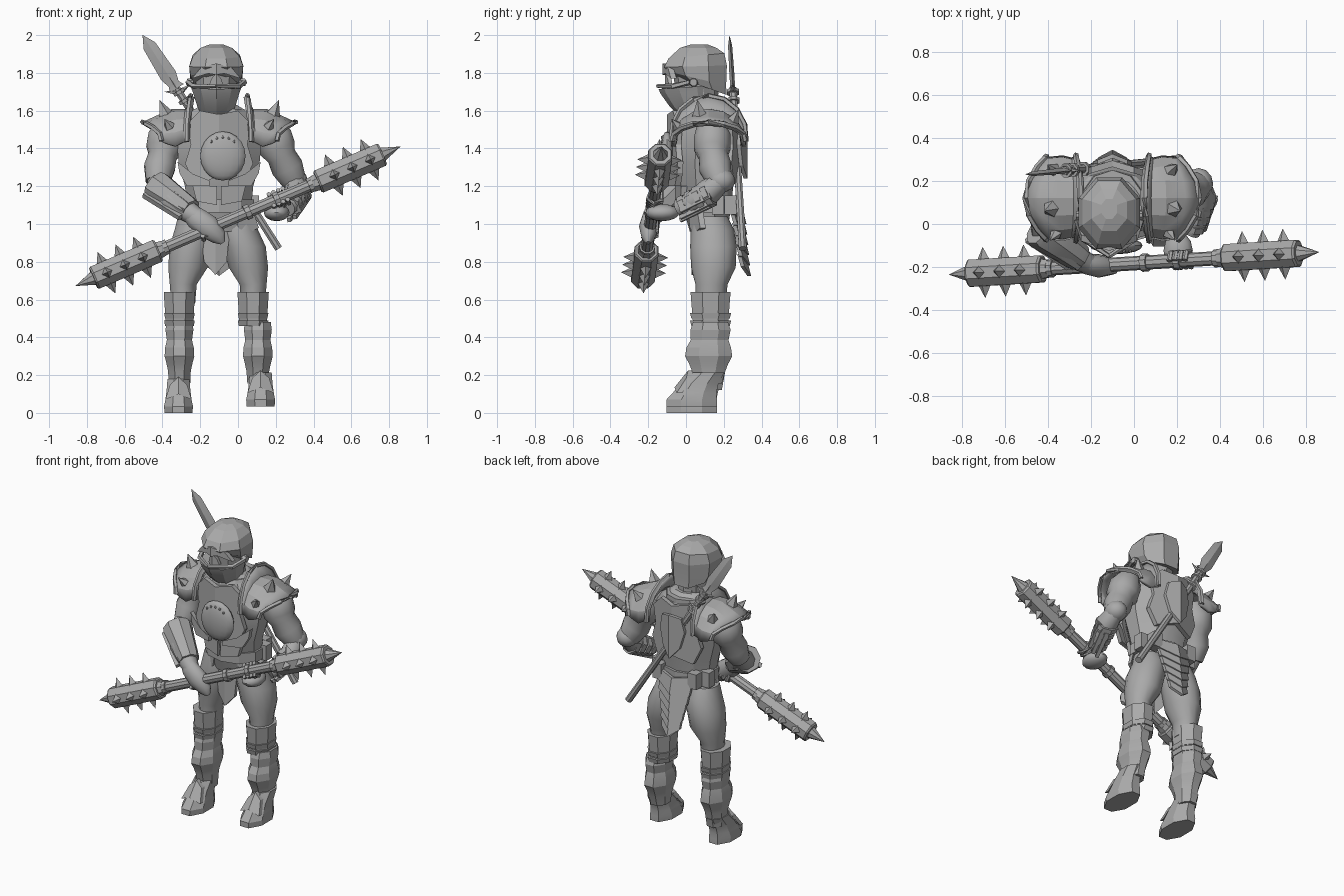
import bpy, bmesh, math
from mathutils import Vector

if "Cube" in bpy.data.objects:
    bpy.data.objects.remove(bpy.data.objects["Cube"])

grey = bpy.data.materials.new("plain grey")
grey.use_nodes = True
COL = (0.4, 0.4, 0.4, 1)
grey.diffuse_color = COL
grey.node_tree.nodes["Principled BSDF"].inputs["Base Color"].default_value = COL
CX = -0.1  # body centre line
V = Vector


def finish(name, bm, angle=28):
    bmesh.ops.remove_doubles(bm, verts=bm.verts, dist=0.0005)
    bmesh.ops.recalc_face_normals(bm, faces=bm.faces)
    me = bpy.data.meshes.new(name)
    bm.to_mesh(me)
    bm.free()
    me.materials.append(grey)
    ob = bpy.data.objects.new(name, me)
    bpy.context.collection.objects.link(ob)
    bpy.context.view_layer.objects.active = ob
    bpy.ops.object.select_all(action='DESELECT')
    ob.select_set(True)
    bpy.ops.object.shade_smooth_by_angle(angle=math.radians(angle))
    return ob


def skin(name, rings, angle=28):
    bm = bmesh.new()
    vs = [[bm.verts.new(p) for p in r] for r in rings]
    n = len(vs[0])
    for a, b in zip(vs, vs[1:]):
        for i in range(n):
            bm.faces.new((a[i], a[(i + 1) % n], b[(i + 1) % n], b[i]))
    bm.faces.new(vs[0])
    bm.faces.new(vs[-1])
    return finish(name, bm, angle)


def loft(name, secs, n=8, angle=28):
    """Stack of level rings: x, y, z, rx, ry and optional front-to-back tilt."""
    rings = []
    for x, y, z, rx, ry, *t in secs:
        k = t[0] if t else 0
        ang = [(i + .5) * math.tau / n for i in range(n)]
        rings.append([(x + rx * math.cos(a), y + ry * math.sin(a), z - k * math.sin(a)) for a in ang])
    return skin(name, rings, angle)


def tube(name, pts, radii, n=8, flat=1.0, angle=28):
    """Rings across a path; flat squeezes them from front to back."""
    pts = [V(p) for p in pts]
    rings = []
    for i, (p, r) in enumerate(zip(pts, radii)):
        t = (pts[min(i + 1, len(pts) - 1)] - pts[max(i - 1, 0)]).normalized()
        side = t.cross(V((0, 1, 0)))
        side = side.normalized() if side.length > .05 else V((1, 0, 0))
        up = side.cross(t)
        ang = [(j + (0 if n == 4 else .5)) * math.tau / n for j in range(n)]
        rings.append([p + side * r * math.cos(a) + up * r * flat * math.sin(a) for a in ang])
    return skin(name, rings, angle)


def along(a, b, stops):
    return [V(a).lerp(V(b), s) for s in stops]


def spike(name, base, direction, r, length, n=5):
    d = V(direction).normalized()
    return tube(name, [V(base), V(base) + d * length], [r, .0005], n)


def ball(name, c, size, seg=12):
    bm = bmesh.new()
    bmesh.ops.create_uvsphere(bm, u_segments=seg, v_segments=seg * 2 // 3, radius=1)
    for v in bm.verts:
        v.co = V(c) + V(v.co[i] * size[i] for i in range(3))
    return finish(name, bm, 40)


def plate(name, outline, cx, y, thick=.025, bend=0.0, lean=0.0, z0=0.0):
    """Ridged slab seen from the front, wrapped backwards away from cx."""
    bm = bmesh.new()
    zs = [z for _, z in outline]
    rows = []
    for d in (0, thick):
        def put(x, z):
            return bm.verts.new((cx + x, y + d + bend * abs(x) + lean * (z - z0), z))
        ring = [put(x, z) for x, z in outline]
        mid = put(sum(x for x, _ in outline) / len(outline), (min(zs) + max(zs)) / 2)
        for a, b in zip(ring, ring[1:] + ring[:1]):
            bm.faces.new((a, b, mid))
        rows.append(ring)
    for i in range(len(outline)):
        j = (i + 1) % len(outline)
        bm.faces.new((rows[0][i], rows[0][j], rows[1][j], rows[1][i]))
    return finish(name, bm, 20)


def mirrored(half):
    """Right half of an outline, completed with its left half."""
    return half + [(-x, z) for x, z in reversed(half) if x > 0]


# torso, belt and neck
loft("torso", [(CX, .12, .96, .15, .1), (CX, .11, 1.1, .18, .13), (CX, .1, 1.2, .19, .15),
               (CX, .1, 1.32, .225, .17), (CX, .11, 1.48, .24, .17), (CX, .11, 1.58, .18, .14),
               (CX, .09, 1.63, .1, .1)], 10)
loft("belt", [(CX, .11, 1.06, .195, .15), (CX, .11, 1.13, .195, .15)], 10)
loft("neck", [(CX, .08, 1.55, .09, .09), (CX, .08, 1.68, .08, .09)], 10)
loft("collar", [(CX, .1, 1.57, .16, .15), (CX, .11, 1.61, .14, .14), (CX, .1, 1.61, .1, .1)], 10)
for y, k, nm in ((-.1, 1, "chest"), (.265, -1, "back")):
    plate(nm + "_plate", mirrored([(.0, 1.58), (.1, 1.6), (.17, 1.53), (.15, 1.42), (.18, 1.32), (.13, 1.21), (0, 1.25)]),
          CX, y, .03, .3 * k)
for s in (-1, 1):
    plate("rib_guard", [(s * x, z) for x, z in ((.05, 1.23), (.13, 1.25), (.22, 1.33), (.21, 1.27), (.17, 1.2), (.05, 1.2))],
          CX, -.11, .03, .3)
    plate("belly_plate", [(s * x, z) for x, z in ((.01, 1.2), (.14, 1.2), (.12, 1.12), (.01, 1.1))],
          CX, -.06, .03, .25)
    for x, y in ((.13, .235), (.18, .17)):
        loft("belt_pouch", [(CX + s * x, y, 1.05, .045, .045), (CX + s * x, y, 1.15, .045, .045)], 4)
    plate("hip_plate", [(s * x, z) for x, z in ((.08, 1.07), (.18, 1.07), (.21, .98), (.15, .95), (.1, .98))],
          CX, -.03, .03, .5)

# chest disc with rivets
ball("chest_disc", (-.08, -.1, 1.36), (.12, .04, .13), 16)
for i in range(5):
    a = math.radians(50 + i * 20)
    ball("disc_rivet", (-.08 + .095 * math.cos(a), -.125, 1.36 + .1 * math.sin(a)), (.008, .008, .008), 6)

# head: helmet, face and jaw mask
HX = -.115
loft("helmet", [(HX, .085, 1.73, .13, .14, .05), (HX, .06, 1.77, .148, .165, .04), (HX, .05, 1.835, .155, .18, -.005),
                (HX, .055, 1.89, .135, .16, -.015), (HX, .065, 1.932, .09, .105), (HX, .07, 1.95, .04, .05)], 8, 12)
loft("face", [(HX, .06, 1.62, .1, .1), (HX, .06, 1.8, .12, .13)], 10)
loft("jaw_mask", [(HX, .05, 1.57, .08, .08), (HX, .035, 1.62, .105, .12), (HX, .015, 1.7, .13, .15, -.01),
                  (HX, .01, 1.725, .14, .155, -.01), (HX, .03, 1.71, .1, .11)], 10, 15)
plate("visor_brow", mirrored([(0, 1.85), (.08, 1.83), (.13, 1.77), (.06, 1.8), (0, 1.79)]), HX, -.125, .03, .35)
plate("nose_guard", mirrored([(0, 1.8), (.025, 1.77), (.04, 1.73), (0, 1.7)]), HX, -.11, .02, .5)
for s in (-1, 1):
    tube("ear_bolt", [(HX + s * .12, .04, 1.75), (HX + s * .155, .04, 1.75)], [.025, .02], 8)
    tube("cheek_wing", [(HX + s * .15, .02, 1.75), (HX + s * .12, -.07, 1.73), (HX, -.15, 1.73)], [.015, .015, .01], 5)

# shoulder pads: arched shells with a rolled rim and spikes
PAD = [(.15, .2, 1.46, .22, -.02), (.18, .19, 1.45, .16, -.01), (.25, .2, 1.43, .18, .02),
       (.34, .195, 1.44, .13, .06), (.405, .195, 1.45, .09, .1)]


def pad_point(s, row, a):
    x, ry, zb, h, taper = row
    return V((CX + s * (x - taper * math.sin(a) ** 2), .12 + ry * math.sin(a), zb + h * math.cos(a)))


for s in (-1, 1):
    angs = [math.radians(-96 + i * 24) for i in range(9)]
    bm = bmesh.new()
    grid = [[bm.verts.new(pad_point(s, r, a)) for a in angs] for r in PAD]
    for g, h in zip(grid, grid[1:]):
        for i in range(len(angs) - 1):
            bm.faces.new((g[i], g[i + 1], h[i + 1], h[i]))
    pad = finish("shoulder_pad", bm, 20)
    pad.modifiers.new("thickness", 'SOLIDIFY').thickness = .022
    for r in (PAD[0], PAD[-1]):
        tube("pad_rim", [pad_point(s, r, a) for a in angs], [.014] * len(angs), 5)
    for deg, size in ((-55, .03), (-14, .042), (40, .036)):
        a = math.radians(deg)
        p = pad_point(s, PAD[2], a).lerp(pad_point(s, PAD[3], a), .4)
        spike("pad_spike", p - V((0, 0, .01)), (s * .4, .6 * math.sin(a), math.cos(a)), size, size * 2)

# thighs, boots and feet
for nm, xs, dz in (("right", (-.23, -.25, -.265, -.29, -.31, -.31, -.315), 0), ("left", (.0, .035, .055, .08, .08, .105, .12), .035)):
    hip, mid, low, knee, cuff, shin, foot = xs
    loft(nm + "_thigh", [(hip, .13, 1.04, .09, .09), (hip, .14, .97, .108, .115), (mid, .145, .88, .115, .123),
                         (low, .145, .77, .107, .118), (knee, .135, .68, .073, .085), (knee, .13, .58, .065, .08)], 14, 45)
    loft(nm + "_boot_cuff", [(cuff, .13, .47, .078, .1), (cuff, .13, .64, .09, .115), (cuff, .13, .64, .07, .09)], 8)
    for z in (.46, .5):
        loft(nm + "_boot_band", [(cuff, .13, z, .082, .11), (cuff, .13, z + .03, .088, .118)], 8)
    loft(nm + "_shin", [(shin, .12, .12 + dz, .06, .075), (shin, .12, .22, .065, .095), (shin, .12, .26, .074, .112),
                        (shin, .12, .3, .085, .135), (shin, .12, .345, .082, .128), (shin, .125, .385, .072, .108),
                        (shin, .13, .44, .08, .115), (shin, .13, .48, .074, .1)], 8, 12)
    loft(nm + "_foot", [(foot, .03, dz, .08, .145), (foot, .03, dz + .035, .083, .145), (foot, .045, dz + .07, .075, .125),
                        (foot, .07, dz + .12, .068, .11), (foot, .12, dz + .18, .063, .09)], 8)
    plate(nm + "_toe_plate", mirrored([(0, .19 + dz), (.045, .15 + dz), (.07, .07 + dz), (0, .1 + dz)]), foot, -.045, .03, .5, .8, .12 + dz)

# loincloth and layered tail flap
plate("loincloth", mirrored([(0, 1.08), (.1, 1.08), (.07, .9), (.06, .8), (0, .73)]), CX - .02, .03, .025, .3)
for i in range(6):
    z, w = 1.1 - i * .055, .13 - i * .012
    plate("tail_scale", mirrored([(0, z), (w, z + .015), (w * .95, z - .05), (0, z - .1)]),
          CX, .275 + i * .005, .02, -.35, -.25, z)

# right arm
tube("right_upper_arm", [(-.35, .13, 1.54), (-.38, .13, 1.46), (-.39, .115, 1.4), (-.4, .1, 1.36), (-.415, .08, 1.3), (-.425, .04, 1.22)],
     [.07, .1, .1, .078, .085, .065], 12, angle=45)
tube("right_forearm", [(-.43, .05, 1.24), (-.41, -.02, 1.18), (-.34, -.1, 1.12), (-.24, -.17, 1.05), (-.2, -.19, 1.03)],
     [.05, .075, .075, .055, .045], 10, angle=45)
tube("right_arm_guard", along((-.44, -.02, 1.2), (-.25, -.16, 1.07), (0, .1, .5, .9, 1)), [.085, .092, .08, .07, .064], 8)
for k in (-1, 0, 1):
    tube("guard_strip", along((-.46 + k * .035, -.07, 1.2 + k * .045), (-.28 + k * .025, -.2, 1.07 + k * .035), (0, 1)), [.02, .018], 4)
tube("right_hand", [(-.27, -.16, 1.07), (-.22, -.185, 1.03), (-.16, -.195, .985), (-.1, -.2, .93), (-.08, -.2, .9)],
     [.045, .062, .068, .045, .015], 10, .8, 45)

# left arm
tube("left_upper_arm", [(.15, .13, 1.54), (.19, .14, 1.46), (.21, .14, 1.4), (.23, .145, 1.36), (.26, .155, 1.3), (.3, .18, 1.22)],
     [.07, .1, .1, .08, .088, .066], 12, angle=45)
ball("left_elbow", (.3, .185, 1.23), (.068, .075, .065))
tube("left_forearm", [(.3, .19, 1.23), (.315, .12, 1.17), (.3, .04, 1.12), (.26, -.04, 1.085)], [.055, .07, .06, .045], 10, angle=45)
ELBOW, WRIST = (.32, .13, 1.165), (.27, -.03, 1.085)
for k in range(4):
    tube("left_bracer_ring", along(ELBOW, WRIST, (k * .26, k * .26 + .17)), [.074 - k * .005] * 2, 8)
for x, z in ((.03, -.05), (.055, -.015), (0, -.065)):
    off = V((x, 0, z))
    tube("left_bracer_strip", [V(ELBOW) + off, V(WRIST) + off], [.018, .015], 4)
ball("left_hand", (.205, -.125, 1.06), (.068, .09, .045))

# two-headed spiked mace
A, B = V((-.86, -.235, .672)), V((.86, -.13, 1.41))
axis = (B - A).normalized()
tube("mace_shaft", along(A, B, (.2, .8)), [.033, .033], 10)
for t in (.275, .53, .62, .725):
    tube("shaft_ring", along(A, B, (t - .008, t + .008)), [.042, .042], 10)
u = axis.cross(V((0, 1, 0))).normalized()
w = u.cross(axis)
for p, q in ((A, B), (B, A)):
    tube("mace_head", along(p, q, (.055, .06, .25, .255)), [.06, .068, .068, .06], 8)
    tube("mace_tip", along(p, q, (0, .062, .062, .07)), [.0005, .045, .06, .06], 8)
    tube("mace_collar", along(p, q, (.25, .27)), [.05, .045], 8)
    for t in (.095, .15, .205):
        for d in (u, -u, w, -w):
            spike("mace_spike", p.lerp(q, t) + d * .055, d, .033, .063, 4)

# fingers round the shaft
for hand, t0 in (("right", .385), ("left", .605)):
    for i in range(4):
        c = A.lerp(B, t0 + i * .014)
        ring = [c + (u * math.cos(a) + w * math.sin(a)) * .043 for a in [math.radians(60 * k) for k in range(5)]]
        tube(hand + "_finger", ring, [.013] * 5, 6)

# blade slung across the back
T, E = V((-.505, .23, 2.0)), V((.215, .3, .87))
tube("back_blade", along(T, E, (0, .05, .19, .23, .25)), [.0005, .036, .045, .03, .045], 4, .3)
tube("blade_ridge", along(T, E, (.03, .15, .26)), [.002, .012, .014], 4)
tube("blade_handle", along(T, E, (.25, .6, 1)), [.022, .02, .022], 8)
for t in (.26, .3, .37):
    tube("handle_ring", along(T, E, (t, t + .014)), [.034, .034], 8)
g = T.lerp(E, .27)
for s in (-1, 1):
    spike("blade_prong", g, (s * .8, 0, .35 + s * .3), .018, .08)
plate("back_shield", mirrored([(0, 1.53), (.07, 1.51), (.09, 1.42), (.06, 1.31), (0, 1.24)]), CX, .305, .02, -.4)
